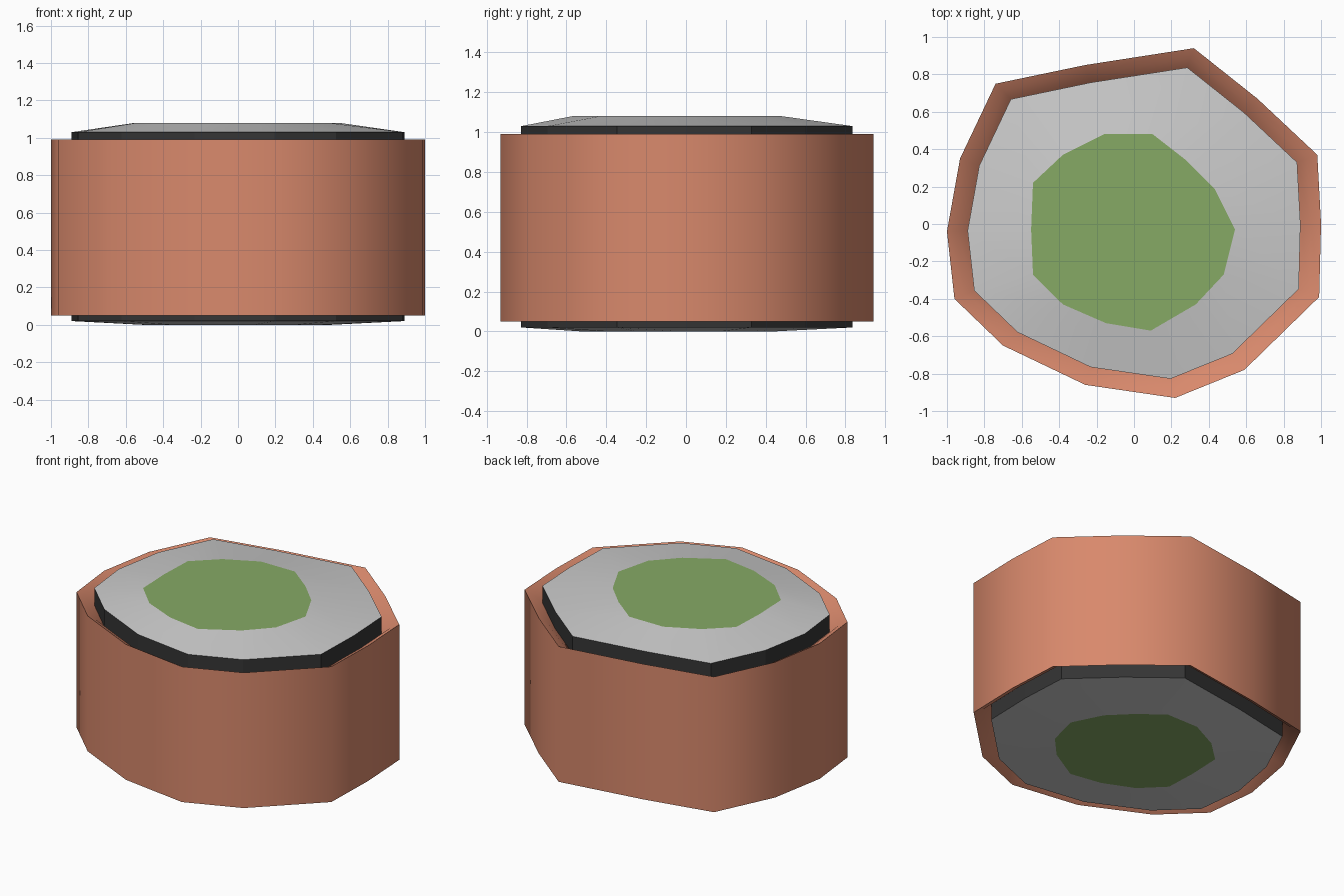
import bpy, bmesh, math

if "Cube" in bpy.data.objects:
    bpy.data.objects.remove(bpy.data.objects["Cube"])

# Shared irregular outlines (same vertex order, counter-clockwise)
OUTER = [(1.0, 0.0), (0.98, 0.37), (0.66, 0.67), (0.32, 0.94), (-0.26, 0.85),
         (-0.74, 0.75), (-0.93, 0.35), (-1.0, -0.04), (-0.96, -0.40), (-0.70, -0.65),
         (-0.26, -0.86), (0.22, -0.93), (0.59, -0.78), (0.99, -0.39)]
PATCH = [(0.54, -0.03), (0.43, 0.19), (0.28, 0.34), (0.10, 0.48), (-0.16, 0.48),
         (-0.38, 0.37), (-0.54, 0.22), (-0.55, -0.03), (-0.54, -0.27), (-0.38, -0.43),
         (-0.15, -0.53), (0.09, -0.57), (0.33, -0.43), (0.48, -0.27)]


def material(name, rgb):
    m = bpy.data.materials.new(name)
    m.diffuse_color = (*rgb, 1)
    m.use_nodes = True
    m.node_tree.nodes["Principled BSDF"].inputs["Base Color"].default_value = m.diffuse_color
    return m


def ring(outline, scale, z):
    return [(x * scale, y * scale, z) for x, y in outline]


def loft(name, rings, mat=None, angle=None, fill=False, flip=False):
    """Skin consecutive rings; optionally cap the last one."""
    bm = bmesh.new()
    vs = [[bm.verts.new(p) for p in r] for r in rings]
    n = len(vs[0])
    for a, b in zip(vs, vs[1:]):
        for i in range(n):
            j = (i + 1) % n
            bm.faces.new((a[i], a[j], b[j], b[i]))
    if fill:
        bm.faces.new(vs[-1])
    if flip:
        bmesh.ops.reverse_faces(bm, faces=bm.faces[:])
    me = bpy.data.meshes.new(name)
    bm.to_mesh(me)
    bm.free()
    ob = bpy.data.objects.new(name, me)
    bpy.context.collection.objects.link(ob)
    if mat:
        me.materials.append(mat)
    if angle:
        bpy.ops.object.select_all(action='DESELECT')
        ob.select_set(True)
        bpy.context.view_layer.objects.active = ob
        bpy.ops.object.shade_smooth_by_angle(angle=math.radians(angle))
    return ob


clay = material("clay", (0.69, 0.25, 0.15))
dark = material("dark", (0.035, 0.035, 0.035))
green = material("green", (0.24, 0.40, 0.13))

# Outer shell with rims that dip inward towards the core
profile = [(0.89, 0.13), (0.945, 0.08), (1.0, 0.05), (1.0, 0.99), (0.945, 0.96), (0.89, 0.91)]
loft("outer_shell", [ring(OUTER, s, z) for s, z in profile], clay, angle=55)

# Dark core wall
loft("core_wall", [ring(OUTER, 0.89, 0.02), ring(OUTER, 0.89, 1.03)], dark)

# Grey caps sloping up to a flat green patch, top and bottom
for side, z_edge, z_flat, s, flip in (("top", 1.03, 1.08, 1.0, False),
                                      ("bottom", 0.02, 0.0, 0.92, True)):
    loft(side + "_cap", [ring(OUTER, 0.89, z_edge), ring(PATCH, s, z_flat)], angle=30, flip=flip)
    loft(side + "_patch", [ring(PATCH, s, z_flat)], green, fill=True, flip=flip)
